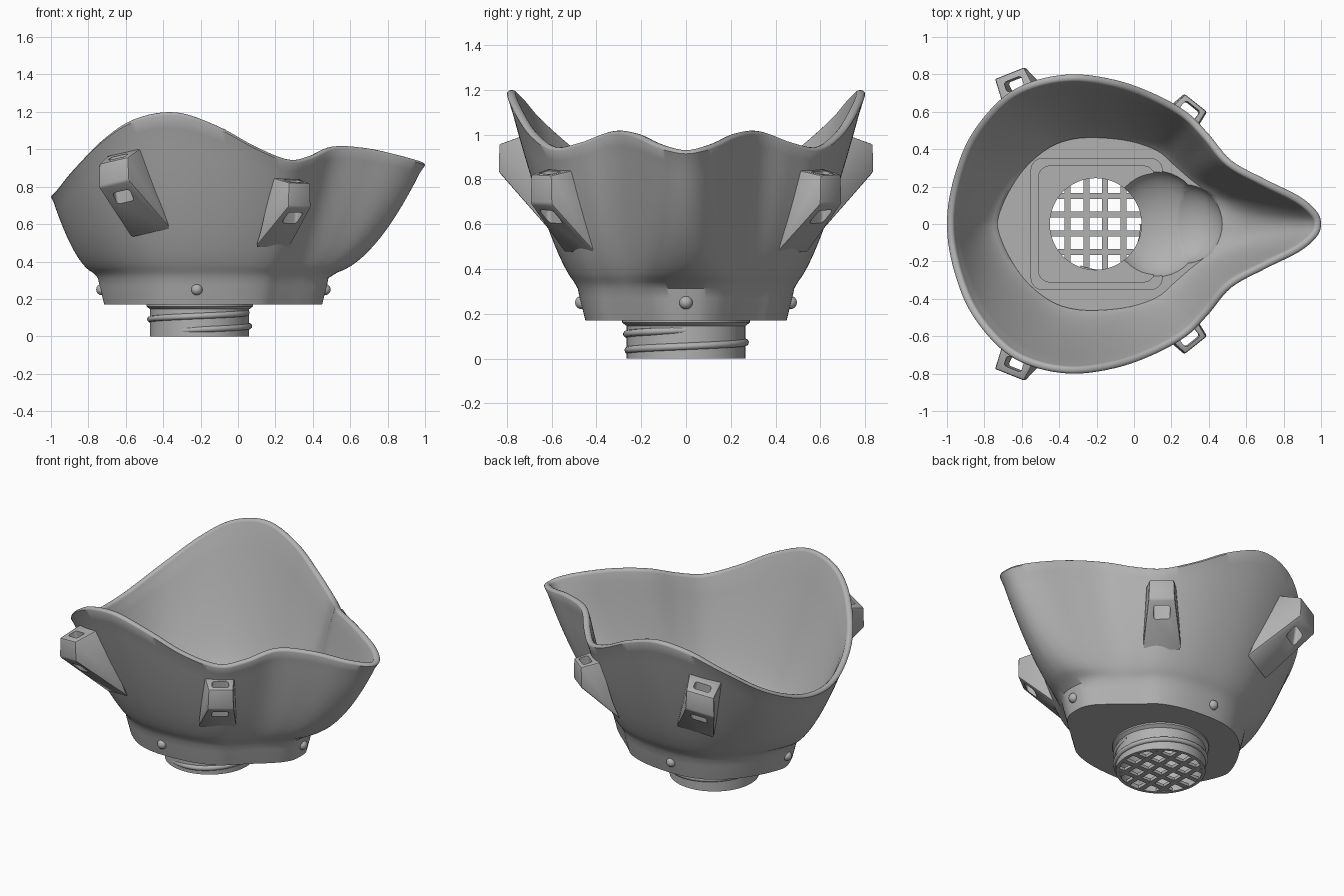
import bpy, bmesh, math
from mathutils import Vector, Matrix

if "Cube" in bpy.data.objects:
    bpy.data.objects.remove(bpy.data.objects["Cube"], do_unlink=True)

grey = bpy.data.materials.new("matte grey")
grey.use_nodes = True
GREY = (0.44, 0.44, 0.44, 1)
grey.diffuse_color = GREY
grey.node_tree.nodes["Principled BSDF"].inputs["Base Color"].default_value = GREY

NECK = Vector((-0.205, 0, 0))


def add(name, bm):
    bmesh.ops.recalc_face_normals(bm, faces=bm.faces)
    mesh = bpy.data.meshes.new(name)
    bm.to_mesh(mesh)
    bm.free()
    mesh.materials.append(grey)
    obj = bpy.data.objects.new(name, mesh)
    bpy.context.collection.objects.link(obj)
    return obj


def activate(obj):
    bpy.ops.object.select_all(action='DESELECT')
    obj.select_set(True)
    bpy.context.view_layer.objects.active = obj


def smooth(obj, angle=35):
    activate(obj)
    bpy.ops.object.shade_smooth_by_angle(angle=math.radians(angle))


def cut(obj, cutter):
    mod = obj.modifiers.new("cut", 'BOOLEAN')
    mod.operation, mod.solver, mod.object = 'DIFFERENCE', 'EXACT', cutter
    activate(obj)
    bpy.ops.object.modifier_apply(modifier=mod.name)
    bpy.data.objects.remove(cutter, do_unlink=True)


def ball(name, loc, radii):
    bm = bmesh.new()
    bmesh.ops.create_uvsphere(bm, u_segments=40, v_segments=24, radius=1,
                              matrix=Matrix.Translation(loc) @ Matrix.Diagonal((*radii, 1)))
    return add(name, bm)


def box(name, matrix, size, corner=0):
    bm = bmesh.new()
    bmesh.ops.create_cube(bm, size=1, matrix=Matrix.Diagonal((*size, 1)))
    if corner:
        ups = [e for e in bm.edges if abs(e.verts[0].co.z - e.verts[1].co.z) > 1e-4]
        bmesh.ops.bevel(bm, geom=ups, offset=corner, segments=6, profile=0.5, affect='EDGES')
    bm.transform(matrix)
    return add(name, bm)


def loft(name, rings, closed=False):
    """Skin a list of equal rings; cap the ends unless closed."""
    bm = bmesh.new()
    rows = [[bm.verts.new(p) for p in ring] for ring in rings]
    n = len(rows[0])
    pairs = list(zip(rows, rows[1:])) + ([(rows[-1], rows[0])] if closed else [])
    for a, b in pairs:
        for i in range(n):
            j = (i + 1) % n
            bm.faces.new((a[i], a[j], b[j], b[i]))
    if not closed:
        bm.faces.new(rows[0])
        bm.faces.new(rows[-1])
    return add(name, bm)


# Half outline of the mask: rim x, y, z and matching collar x, y
HALF = [
    (-1, 0, .76, -.755, 0), (-.97, .22, .79, -.73, .1), (-.88, .46, .9, -.67, .22),
    (-.72, .66, 1.06, -.58, .34), (-.55, .76, 1.165, -.45, .44), (-.33, .8, 1.197, -.3, .485),
    (-.1, .77, 1.122, -.12, .485), (.1, .7, 1.015, .03, .46), (.28, .6, .945, .15, .41),
    (.4, .48, .965, .23, .34), (.52, .34, 1.015, .31, .27), (.7, .24, 1.005, .38, .21),
    (.88, .15, .965, .44, .15), (.975, .07, .94, .48, .08), (1, 0, .93, .49, 0)]
full = HALF + [(a, -b, c, d, -e) for a, b, c, d, e in HALF[-2:0:-1]]
full = [Vector(p) for p in full]

# Closed smooth spline through the outline
outline = []
for i in range(len(full)):
    p, q, r, s = (full[(i + k) % len(full)] for k in (-1, 0, 1, 2))
    for step in range(6):
        t = step / 6
        outline.append(q + (r - p) * (t / 2) + (2 * p - 5 * q + 4 * r - s) * (t * t / 2)
                       + (3 * q - p - 3 * r + s) * (t ** 3 / 2))
SHOULDER = 0.335
WALL = 0.04


def ring(s, inset=0, lift=0, z=None):
    """Outline at height fraction s, moved inward by inset."""
    pts = []
    for p in outline:
        rim, collar = Vector((p[0], p[1])), Vector((p[3], p[4]))
        f = s ** (0.56 + 0.16 * min(1, abs(p[1]) / 0.7)) if s else 0
        xy = collar.lerp(rim, f)
        h = SHOULDER + (p[2] - SHOULDER) * s + lift if z is None else z
        pts.append(Vector((xy.x, xy.y, h)))
    out = []
    for i, p in enumerate(pts):
        d = pts[(i + 1) % len(pts)] - pts[i - 1]
        inward = Vector((d.y, -d.x, 0)).normalized()
        out.append(p + inward * inset)
    return out


# Mask shell: collar, flared wall, rounded rim, inner wall, floor
steps = [(k / 16) ** 1.6 for k in range(17)]
rings = [ring(0, 0.04, z=0.17), ring(0, 0.015, z=0.27), ring(0, 0.006, z=0.312)]
rings += [ring(s) for s in steps[1:-1]]
for k in range(7):
    a = math.pi * k / 6
    rings.append(ring(1, WALL / 2 * (1 - math.cos(a)), 0.016 * (math.sin(a) - 1)))
rings += [ring(s, WALL) for s in reversed(steps[1:-1])]
rings.append(ring(0, 0.025))
shell = loft("mask_shell", rings)

# Stepped floor, nose pocket and breathing hole
for size, depth in ((0.7, 0.012), (0.62, 0.024)):
    cut(shell, box("floor_cutter", Matrix.Translation((-0.2, 0, SHOULDER - depth + 0.02)),
                   (size, size, 0.04), 0.06))
cut(shell, ball("pocket_cutter", (0.12, 0, 0.37), (0.26, 0.29, 0.17)))
cut(shell, ball("pocket_tip_cutter", (0.27, 0, 0.36), (0.205, 0.215, 0.145)))
bm = bmesh.new()
bmesh.ops.create_cone(bm, cap_ends=True, segments=64, radius1=0.245, radius2=0.245, depth=1,
                      matrix=Matrix.Translation(NECK))
cut(shell, add("hole_cutter", bm))
smooth(shell, 40)


# Neck tube with a lip under the collar
def circle(r, z):
    return [NECK + Vector((r * math.cos(a), r * math.sin(a), z))
            for a in (math.tau * k / 64 for k in range(64))]


neck = loft("neck", [circle(r, z) for r, z in (
    (0.245, 0), (0.265, 0), (0.265, 0.145), (0.285, 0.16), (0.285, 0.175), (0.245, 0.175))], True)
smooth(neck)

# Screw thread
curve = bpy.data.curves.new("neck_thread", 'CURVE')
curve.dimensions = '3D'
curve.bevel_depth = 0.016
curve.bevel_resolution = 3
curve.use_fill_caps = True
spline = curve.splines.new('POLY')
COUNT = 110
spline.points.add(COUNT - 1)
for k, pt in enumerate(spline.points):
    t = k / (COUNT - 1)
    a = math.radians(-110 + 470 * t)
    r = 0.265 - 0.014 * max(0, 1 - 12 * min(t, 1 - t))
    pt.co = (NECK.x + r * math.cos(a), r * math.sin(a), 0.032 + 0.095 * t, 1)
curve.materials.append(grey)
bpy.context.collection.objects.link(bpy.data.objects.new("neck_thread", curve))

# Grille bars across the neck
for d in (-0.15, -0.05, 0.05, 0.15):
    length = 2 * math.sqrt(0.252 ** 2 - d * d)
    box("grille_bar_y", Matrix.Translation(NECK + Vector((d, 0, 0.011))), (0.032, length, 0.02))
    box("grille_bar_x", Matrix.Translation(NECK + Vector((0, d, 0.011))), (length, 0.032, 0.019))

# Round studs on the collar
for name, x, y in (("front", -.22, -.465), ("back", -.22, .465), ("left", .465, 0), ("right", -.728, 0)):
    smooth(ball(name + "_stud", (x, y, 0.25), (0.03, 0.03, 0.03)))


# Strap brackets: a wedge with a slot through it
def bracket(name, side, outer, normal, tangent, heights, inset, bulge, tail, widths):
    flip = Vector((1, side, 1))
    P, n = Vector(outer), Vector(normal).normalized()
    t, T = Vector(tangent).normalized(), Vector(tail)
    top_in, top_out, low = heights

    def at(depth, z):
        q = P - n * depth
        return Vector((q.x, q.y, z))

    A, B, C = at(inset, top_in), at(0, top_out), at(0, low)
    mids = [(A, widths[0]), (B, widths[0] - 0.015), (C, widths[0] - 0.01), (T, widths[1]),
            (A.lerp(T, 0.5) + n * bulge, sum(widths) / 2)]
    bm = bmesh.new()
    ends = [[bm.verts.new((m + t * w * sgn) * flip) for m, w in mids] for sgn in (1, -1)]
    bm.faces.new(ends[0])
    bm.faces.new(ends[1])
    for i in range(5):
        j = (i + 1) % 5
        bm.faces.new((ends[0][i], ends[0][j], ends[1][j], ends[1][i]))
    bmesh.ops.bevel(bm, geom=bm.edges[:], offset=0.01, segments=2, profile=0.5, affect='EDGES')
    obj = add(name, bm)
    # Slot from the top face to the sloping underside
    start, end = A.lerp(B, 0.58) * flip, C.lerp(T, 0.26) * flip
    axis = (start - end).normalized()
    across = (t * flip - axis * axis.dot(t * flip)).normalized()
    depth = axis.cross(across)
    m = Matrix((across, depth, axis)).transposed().to_4x4()
    m.translation = (start + end) / 2
    cut(obj, box("slot_cutter", m, (0.1, 0.058, 0.5), 0.016))
    smooth(obj, 25)


for side, word in ((-1, "front"), (1, "back")):
    bracket(word + "_wide_bracket", side, (-.665, .806, 0), (-.37, .93, 0), (.93, .37, .22),
            (.985, .94, .815), .15, -.015, (-.465, .57, .55), (.1, .115))
    bracket(word + "_narrow_bracket", side, (.33, .648, 0), (.62, .78, 0), (.78, -.62, -.03),
            (.845, .82, .69), .12, .02, (.18, .472, .47), (.088, .115))
